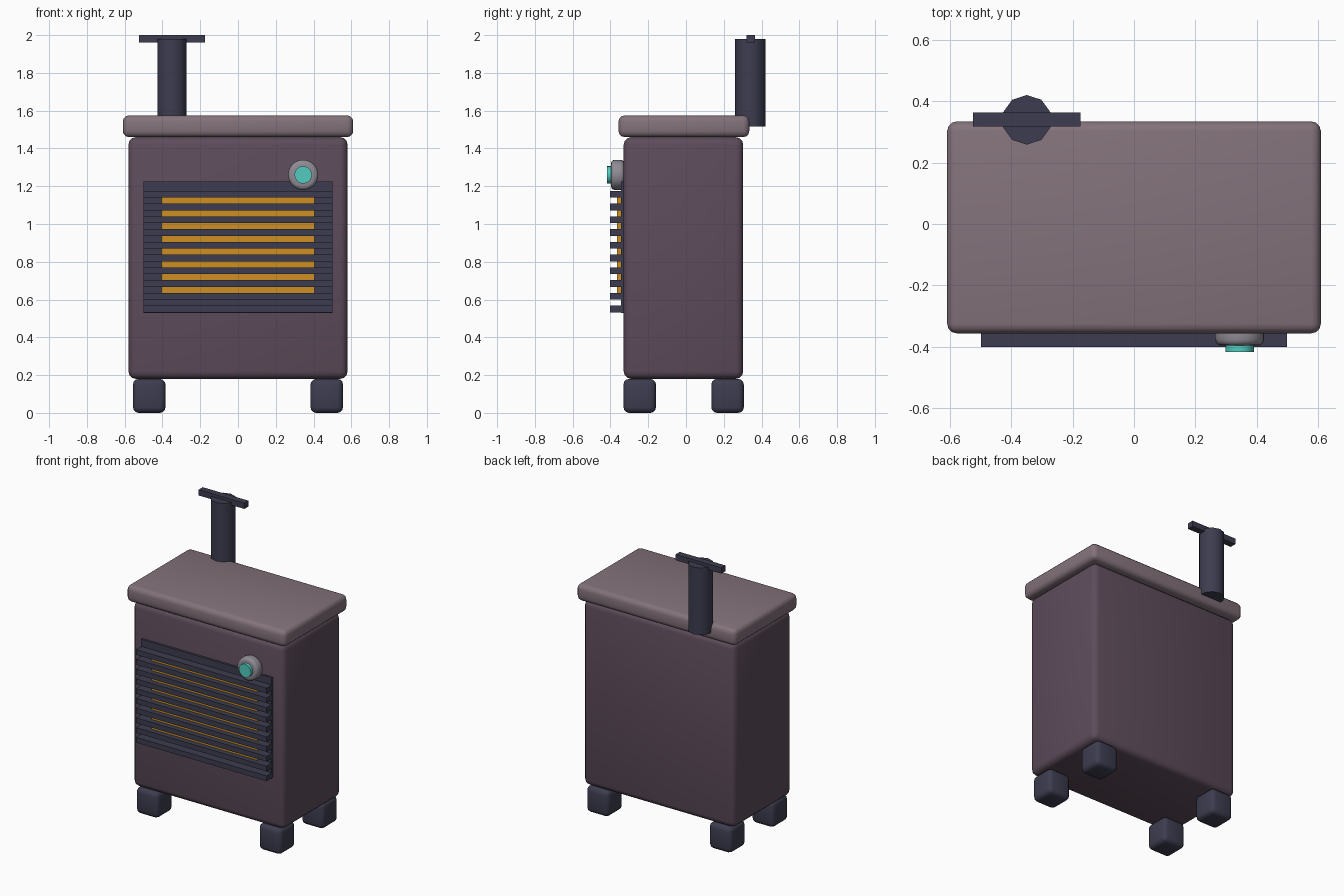
import bpy
from math import pi, radians

cube = bpy.data.objects.get("Cube")
if cube:
    bpy.data.objects.remove(cube, do_unlink=True)


def material(name, rgb):
    m = bpy.data.materials.new(name)
    m.use_nodes = True
    m.diffuse_color = (*rgb, 1)
    m.node_tree.nodes["Principled BSDF"].inputs["Base Color"].default_value = (*rgb, 1)
    return m


PLUM = material("plum body", (0.11, 0.072, 0.105))
MAUVE = material("mauve lid", (0.23, 0.17, 0.20))
DARK = material("dark slate metal", (0.046, 0.046, 0.08))
AMBER = material("amber glow", (0.62, 0.28, 0.016))
GREY = material("dial grey", (0.28, 0.26, 0.30))
TEAL = material("teal cap", (0.085, 0.60, 0.52))


def finish(name, mat, bevel, segments=3):
    ob = bpy.context.object
    ob.name = name
    ob.data.materials.append(mat)
    if bevel:
        mod = ob.modifiers.new("Rounded edges", "BEVEL")
        mod.width = bevel
        mod.segments = segments
        mod.limit_method = "ANGLE"
        mod.angle_limit = radians(50)
        bpy.ops.object.modifier_apply(modifier=mod.name)
    bpy.ops.object.shade_smooth_by_angle(angle=radians(40))
    return ob


def box(name, x, y, z, mat, bevel=0):
    """Box spanning the (low, high) pairs on each axis."""
    spans = (x, y, z)
    bpy.ops.mesh.primitive_cube_add(size=1, location=[(a + b) / 2 for a, b in spans])
    bpy.context.object.scale = [b - a for a, b in spans]
    bpy.ops.object.transform_apply(location=False, rotation=False, scale=True)
    return finish(name, mat, bevel)


def cylinder(name, centre, radius, depth, sides, mat, rotation=(0, 0, 0), bevel=0):
    bpy.ops.mesh.primitive_cylinder_add(vertices=sides, radius=radius, depth=depth,
                                        location=centre, rotation=rotation)
    return finish(name, mat, bevel)


# Cabinet and lid
box("cabinet", (-0.58, 0.58), (-0.33, 0.303), (0.18, 1.46), PLUM, 0.04)
box("lid", (-0.61, 0.61), (-0.357, 0.335), (1.46, 1.575), MAUVE, 0.032)

# Feet
for side, x in (("right", -0.47), ("left", 0.47)):
    for end, y in (("front", -0.245), ("back", 0.22)):
        box(f"{end}_{side}_foot", (x - 0.086, x + 0.086), (y - 0.086, y + 0.086),
            (0.005 - 0.005, 0.18), DARK, 0.03)

# Grille: backing plate, glowing panel and slats
box("grille_backing", (-0.5, 0.5), (-0.345, -0.32), (0.53, 1.225), DARK)
box("glow_panel", (-0.405, 0.405), (-0.365, -0.34), (0.63, 1.15), AMBER)
for i in range(10):
    z = 0.55 + 0.0675 * i
    box(f"grille_slat_{i + 1}", (-0.5, 0.5), (-0.402, -0.34), (z - 0.018, z + 0.018), DARK)

# Control dial
facing = (pi / 2, 0, 0)
cylinder("dial", (0.345, -0.362, 1.26), 0.08, 0.07, 24, GREY, facing, 0.02)
cylinder("dial_cap", (0.345, -0.4, 1.26), 0.046, 0.034, 20, TEAL, facing)

# Flue pipe and crossbar
cylinder("flue_pipe", (-0.35, 0.34, 1.748), 0.081, 0.464, 10, DARK)
box("flue_crossbar", (-0.525, -0.175), (0.319, 0.364), (1.96, 2.0), DARK)
